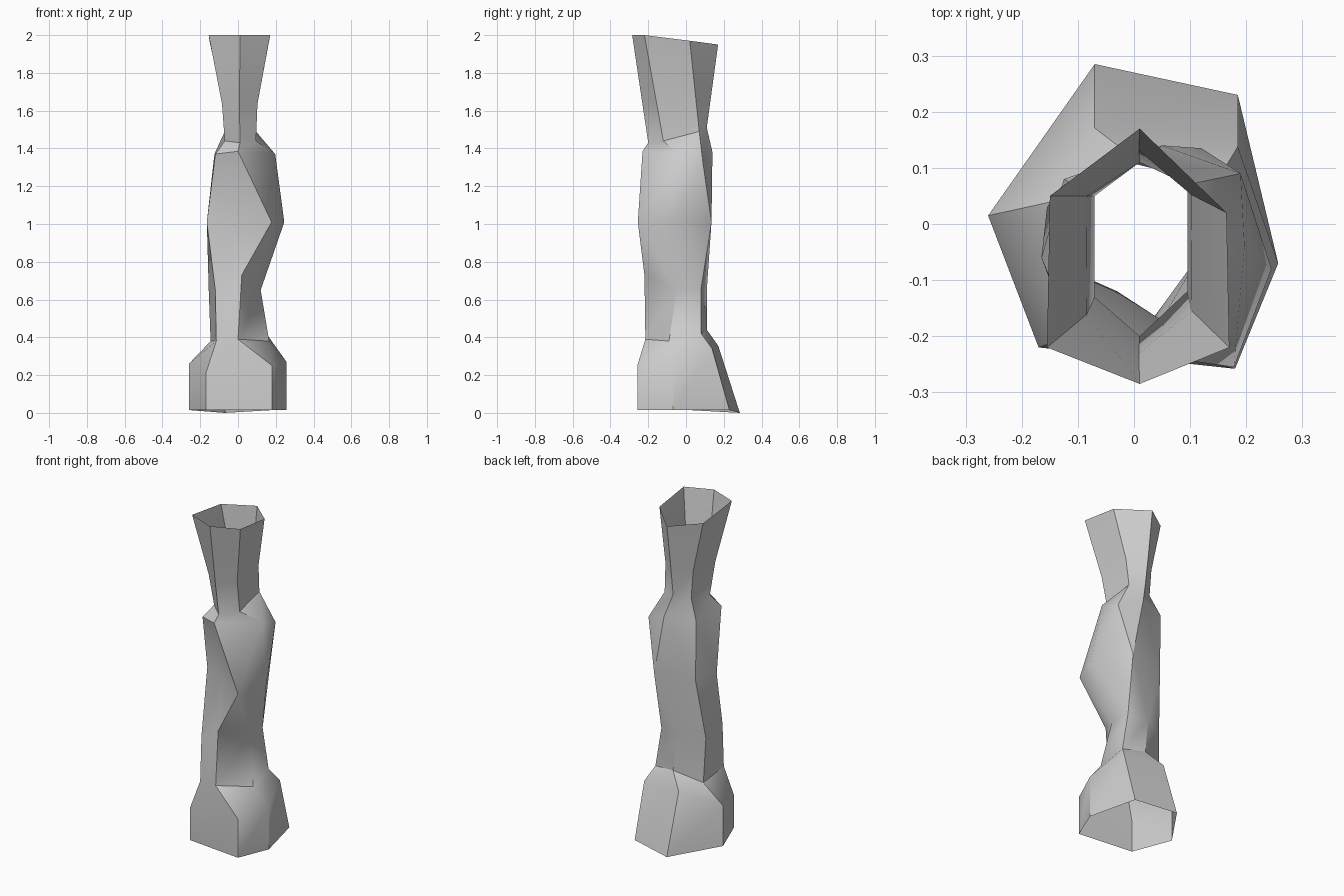
import bpy, bmesh

if "Cube" in bpy.data.objects:
    bpy.data.objects.remove(bpy.data.objects["Cube"])

# Cross-sections, six corners each: front-left, front, front-right, back-right, back, back-left
base_xy = [(-.17, -.22), (.18, -.258), (.257, -.07), (.185, .23), (-.07, .285), (-.26, .015)]
bottom = [(x, y, 0 if y > .25 else .015) for x, y in base_xy]
base_top = [(x, y * (.6 if y > .1 else 1), z)
            for (x, y), z in zip(base_xy, (.21, .25, .27, .34, .355, .26))]
waist = [(-.115, -.20, .38), (0, -.215, .39), (.165, -.09, .38),
         (.15, .08, .42), (.01, .11, .44), (-.145, .04, .38)]
knee = [(-.12, -.18, .65), (.02, -.22, .73), (.12, -.05, .65),
        (.11, .08, .66), (-.01, .11, .65), (-.155, .03, .65)]
bulge = [(x, y, 1.01) for x, y in
         [(-.165, -.06), (-.03, -.12), (.178, -.255), (.245, -.08), (.12, .135), (-.12, .08)]]
shoulder = [(-.12, -.17, 1.37), (0, -.23, 1.385), (.197, -.04, 1.37),
            (.19, .09, 1.32), (.05, .14, 1.38), (-.125, .08, 1.37)]
neck = [(-.07, -.13, 1.44), (.01, -.20, 1.43), (.095, -.12, 1.44),
        (.095, .07, 1.49), (.01, .11, 1.51), (-.07, .05, 1.49)]
rim = [(-.155, -.22, 2), (.01, -.285, 2), (.17, -.22, 2),
       (.165, .02, 1.97), (.01, .17, 1.95), (-.15, .05, 1.965)]
# The flare is pinched a third of the way up
flare = [((a[0] + .35 * (b[0] - a[0])) * .85, a[1] + .35 * (b[1] - a[1]), a[2] + .35 * (b[2] - a[2]))
         for a, b in zip(neck, rim)]

# Open faceted tube; each band is split along the crease direction
rings = [bottom, base_top, waist, knee, bulge, shoulder, neck, flare, rim]
bm = bmesh.new()
loops = [[bm.verts.new(p) for p in r] for r in rings]
for k, (lo, up) in enumerate(zip(loops, loops[1:])):
    for i in range(6):
        j = (i + 1) % 6
        if k in (0, 6, 7):
            bm.faces.new((lo[i], lo[j], up[j], up[i]))
        elif k == 4:
            bm.faces.new((lo[i], lo[j], up[i]))
            bm.faces.new((lo[j], up[j], up[i]))
        else:
            bm.faces.new((lo[i], lo[j], up[j]))
            bm.faces.new((lo[i], up[j], up[i]))
mesh = bpy.data.meshes.new("faceted_tube")
bm.to_mesh(mesh)
bm.free()
tube = bpy.data.objects.new("faceted_tube", mesh)
bpy.context.collection.objects.link(tube)
bpy.context.view_layer.objects.active = tube
tube.select_set(True)
bpy.ops.object.shade_smooth_by_angle(angle=.6)
